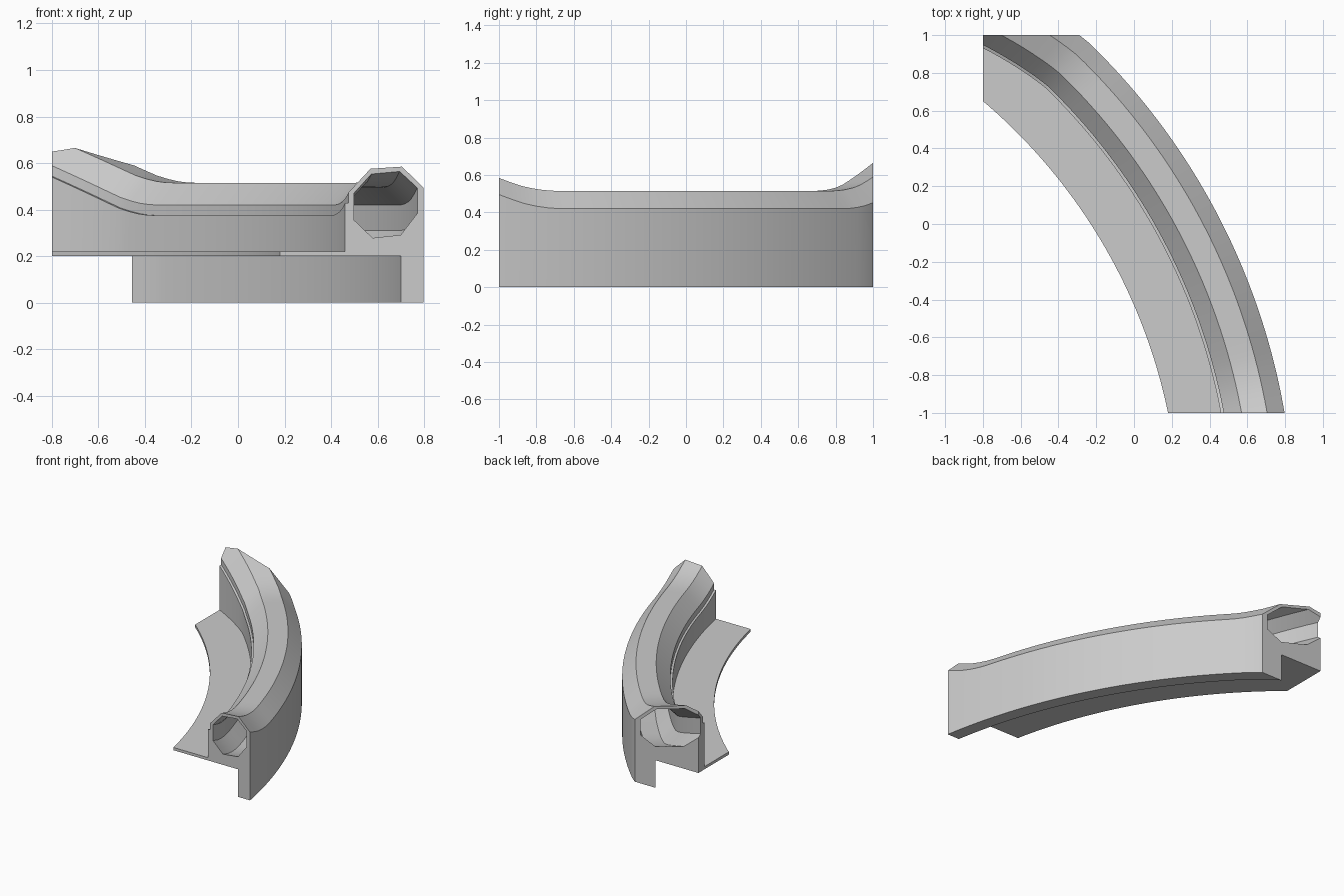
import bpy, bmesh
from math import sin, cos, radians
from mathutils import Vector

cube = bpy.data.objects.get("Cube")
if cube:
    bpy.data.objects.remove(cube, do_unlink=True)

CENTRE = Vector((-2.71, -1.60, 0))
START, END, STEP = 4, 62, 1

# Cross-sections as (radius, height, follows the rise)
BODY = [(2.952, .20, 0), (2.952, .22, 0), (3.226, .22, 0), (3.226, .375, 1),
        (3.241, .375, 1), (3.241, .42, 1), (3.334, .515, 1), (3.467, .515, 1),
        (3.558, .42, 1), (3.558, 0, 0), (3.462, 0, 0), (3.462, .20, 0)]
BORE = [(3.264, .415, 1), (3.338, .492, 1), (3.457, .495, 1), (3.532, .42, 1),
        (3.532, .31, 1), (3.462, .222, 1), (3.343, .217, 1), (3.264, .30, 1)]


def ease(d):
    """Soft start, then a straight ramp."""
    d = max(d, 0)
    return .0023 * d * d if d < 3.9 else .035 + .0225 * (d - 3.9)


def place(point, angle):
    r, z, follows = point
    if follows:
        z += ease(angle - 43.3) + ease(15.4 - angle)
    if r > 3.2:
        r -= .055 * (max(angle - 46, 0) / 7) ** 1.2
    a = radians(angle)
    return CENTRE + Vector((r * cos(a), r * sin(a), z))


def sweep(bm, section):
    rings = [[bm.verts.new(place(p, a)) for p in section]
             for a in range(START, END + 1, STEP)]
    n = len(section)
    for r0, r1 in zip(rings, rings[1:]):
        for i in range(n):
            j = (i + 1) % n
            bm.faces.new((r0[i], r0[j], r1[j], r1[i]))


def trim(bm, co, normal):
    """Cut the sweep flat and close the cut, leaving the bore open."""
    geom = bm.verts[:] + bm.edges[:] + bm.faces[:]
    cut = bmesh.ops.bisect_plane(bm, geom=geom, dist=1e-5, plane_co=co,
                                 plane_no=normal, clear_outer=True)["geom_cut"]
    edges = [e for e in cut if isinstance(e, bmesh.types.BMEdge) and e.is_boundary]
    bmesh.ops.triangle_fill(bm, edges=edges, use_beauty=True, normal=normal)


# Curved rail with a hollow eight-sided channel
bm = bmesh.new()
sweep(bm, BODY)
sweep(bm, BORE)
trim(bm, (0, -1, 0), (0, -1, 0))
trim(bm, (0, 1, 0), (0, 1, 0))
trim(bm, (-.8, 0, 0), (-1, 0, 0))
bmesh.ops.recalc_face_normals(bm, faces=bm.faces[:])
mesh = bpy.data.meshes.new("curved_rail")
bm.to_mesh(mesh)
bm.free()
rail = bpy.data.objects.new("curved_rail", mesh)
bpy.context.collection.objects.link(rail)

# Plain grey
grey = bpy.data.materials.new("light_grey")
grey.use_nodes = True
colour = (.6, .6, .6, 1)
grey.diffuse_color = colour
grey.node_tree.nodes["Principled BSDF"].inputs["Base Color"].default_value = colour
mesh.materials.append(grey)

bpy.ops.object.select_all(action="DESELECT")
rail.select_set(True)
bpy.context.view_layer.objects.active = rail
bpy.ops.object.shade_smooth_by_angle(angle=radians(30))
